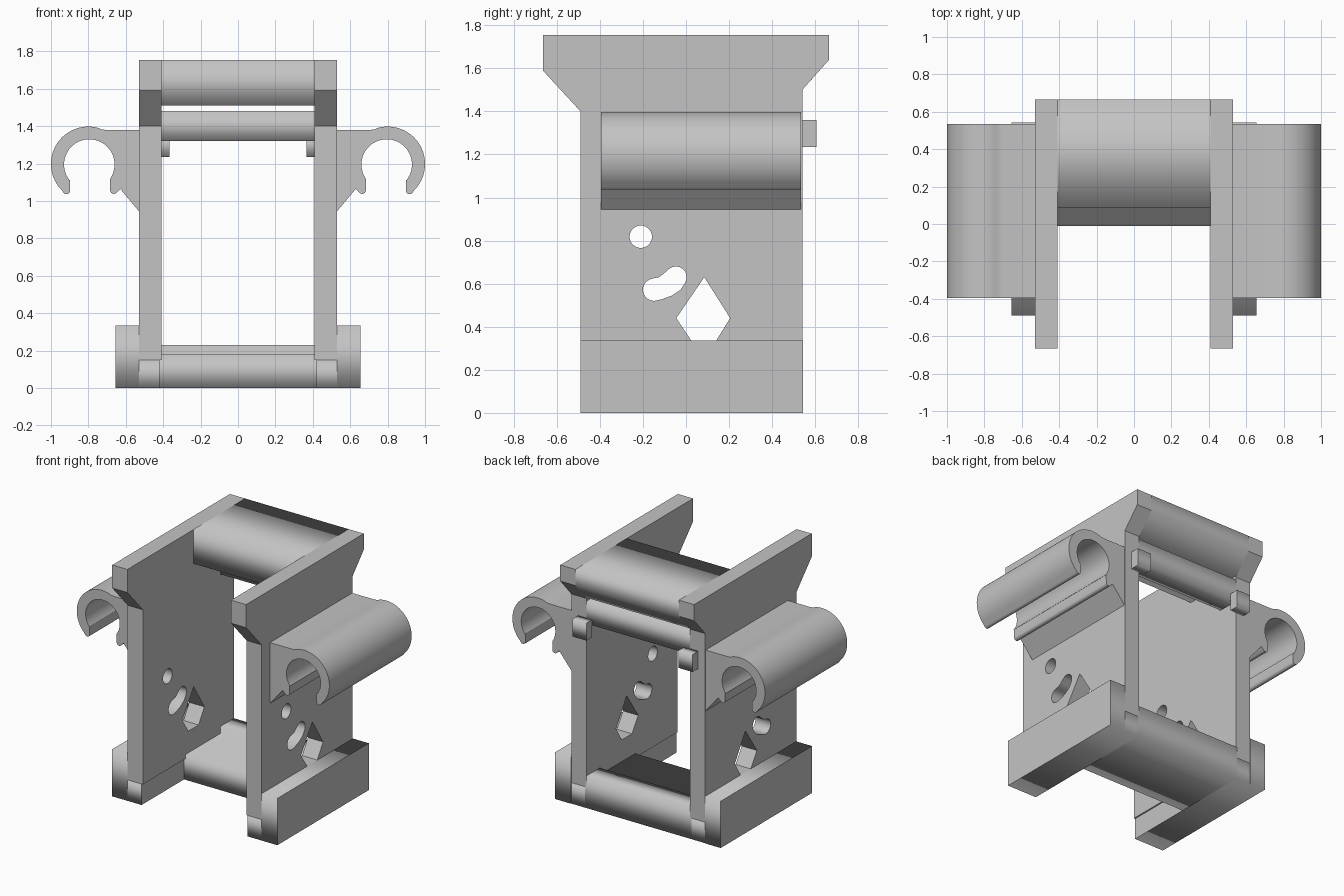
import bpy, bmesh, math
from mathutils import Matrix

if "Cube" in bpy.data.objects:
    bpy.data.objects.remove(bpy.data.objects["Cube"])

grey = bpy.data.materials.new("plain grey")
grey.diffuse_color = (0.55, 0.55, 0.55, 1)
grey.use_nodes = True
grey.node_tree.nodes["Principled BSDF"].inputs["Base Color"].default_value = grey.diffuse_color

# local profile axes -> world axes
SIDE = Matrix(((0, 0, 1), (1, 0, 0), (0, 1, 0)))    # profile in y,z; thickness along x
FRONT = Matrix(((1, 0, 0), (0, 0, -1), (0, 1, 0)))  # profile in x,z; thickness along y


def prism(name, outlines, axes, lo, hi, smooth=False):
    """Extrude a filled outline (later outlines are holes) from lo to hi."""
    cu = bpy.data.curves.new(name, 'CURVE')
    cu.dimensions, cu.fill_mode, cu.extrude = '2D', 'BOTH', (hi - lo) / 2
    for pts in outlines:
        sp = cu.splines.new('POLY')
        sp.points.add(len(pts) - 1)
        for p, (a, b) in zip(sp.points, pts):
            p.co = (a, b, 0, 1)
        sp.use_cyclic_u = True
    tmp = bpy.data.objects.new(name + "_curve", cu)
    bpy.context.collection.objects.link(tmp)
    bpy.context.view_layer.update()
    me = bpy.data.meshes.new_from_object(tmp.evaluated_get(bpy.context.evaluated_depsgraph_get()))
    bpy.data.objects.remove(tmp)
    mid = (lo + hi) / 2
    move = Matrix.Translation((mid, 0, 0) if axes is SIDE else (0, mid, 0))
    me.transform(move @ axes.to_4x4())
    bm = bmesh.new()
    bm.from_mesh(me)
    bmesh.ops.remove_doubles(bm, verts=bm.verts, dist=1e-5)
    bmesh.ops.recalc_face_normals(bm, faces=bm.faces)
    bm.to_mesh(me)
    bm.free()
    me.materials.clear()
    me.materials.append(grey)
    ob = bpy.data.objects.new(name, me)
    bpy.context.collection.objects.link(ob)
    if smooth:
        bpy.ops.object.select_all(action='DESELECT')
        ob.select_set(True)
        bpy.context.view_layer.objects.active = ob
        bpy.ops.object.shade_smooth_by_angle(angle=math.radians(25))
    return ob


def box(name, x0, x1, y0, y1, z0, z1):
    x0, x1 = sorted((x0, x1))
    return prism(name, [[(y0, z0), (y1, z0), (y1, z1), (y0, z1)]], SIDE, x0, x1)


def arc(cx, cy, r, a0, a1, n):
    steps = [math.radians(a0 + (a1 - a0) * i / n) for i in range(n + 1)]
    return [(cx + r * math.cos(a), cy + r * math.sin(a)) for a in steps]


# side wall outline and its three cut-outs
wall = [(-.49, 0.15), (.54, 0.15), (.54, 1.5), (.665, 1.64), (.665, 1.755),
        (-.665, 1.755), (-.665, 1.59), (-.49, 1.40)]
round_hole = arc(-.21, .818, .052, 0, 348, 29)
bean_hole = (arc(-.148, .572, .052, 100, 270, 10) + [(-.11, .528), (-.065, .545), (-.025, .572)]
             + arc(-.047, .63, .05, -30, 130, 10) + [(-.105, .645), (-.125, .63)])
diamond_hole = [(.085, .63), (-.045, .44), (.025, .335), (.14, .335), (.205, .44)]

# open tube clip with its bracket
clip = ([(.53, .945), (.63, 1.065)] + arc(.664, 1.058, .02, 230, 350, 6)
        + [(.684, 1.115)] + arc(.795, 1.195, .135, 218, -38, 40)
        + [(.898, 1.115)] + arc(.917, 1.055, .019, 180, 320, 6)
        + arc(.80, 1.198, .20, -45, 105, 32)
        + [(.73, 1.383), (.705, 1.38), (.53, 1.38)])

for s, side in ((1, "right"), (-1, "left")):
    lo, hi = sorted((s * .41, s * .53))
    prism(side + "_wall", [wall, round_hole, bean_hole, diamond_hole], SIDE, lo, hi, True)
    prism(side + "_tube_clip", [[(s * x, z) for x, z in clip]], FRONT, -.395, .535, True)
    box(side + "_base_block", s * .53, s * .655, -.49, .543, 0, .335)
    box(side + "_wall_foot", s * .42, s * .53, -.49, .54, 0, .15)
    box(side + "_rear_tab", s * .365, s * .475, .54, .605, 1.235, 1.36)

# top plate with chamfered rear overhang
prism("top_plate", [[(.085, 1.51), (.549, 1.51), (.665, 1.64), (.665, 1.755), (.085, 1.755)]],
      SIDE, -.41, .41)

# rear cross bar under the top plate
box("rear_bar", -.41, .41, .385, .54, 1.32, 1.48)

# floor plate with a raised rear lip
prism("floor_plate", [[(-.01, 0), (.54, 0), (.54, .23), (.39, .23), (.39, .18), (-.01, .18)]],
      SIDE, -.42, .42)
